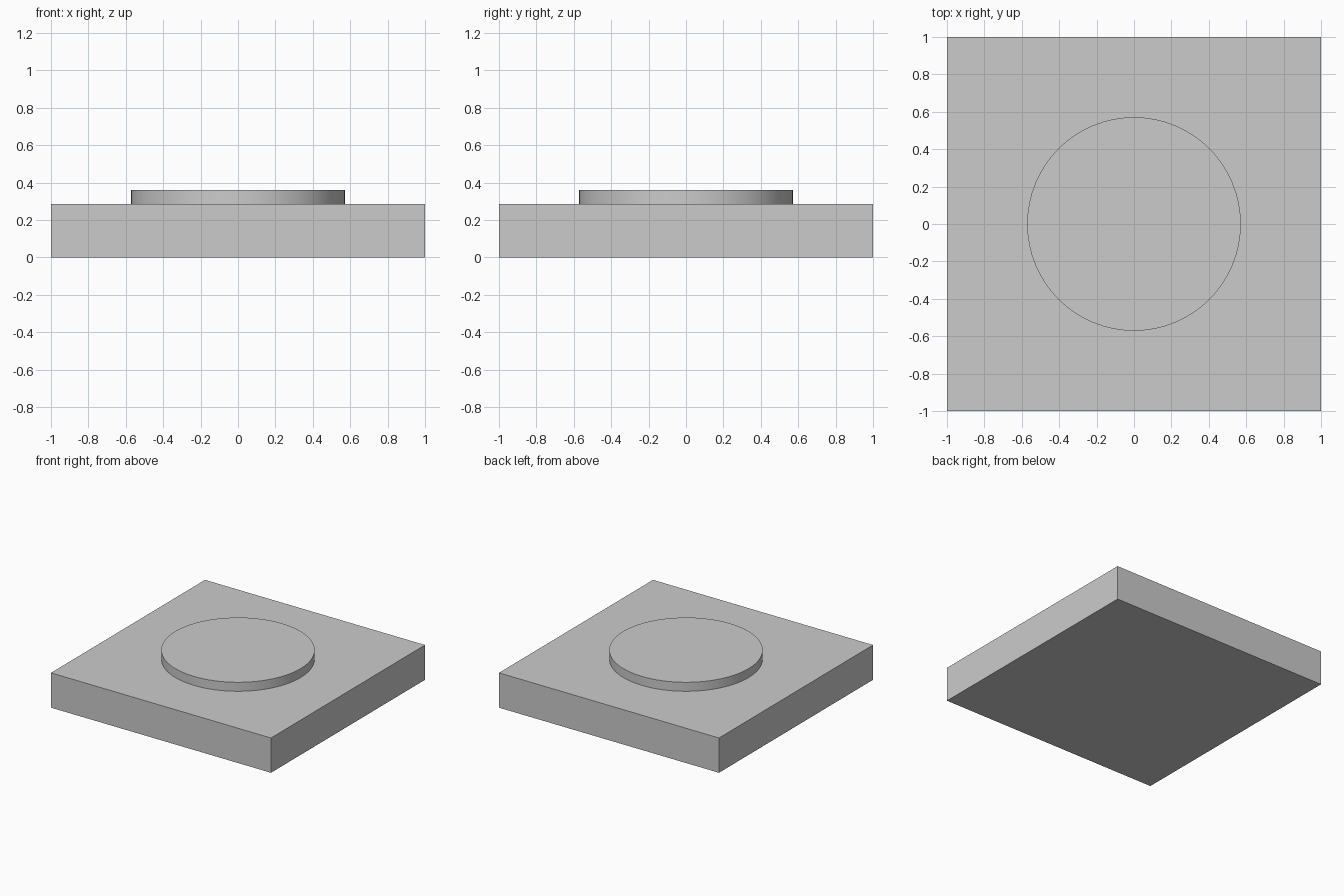
import bpy
import math

if "Cube" in bpy.data.objects:
    bpy.data.objects.remove(bpy.data.objects["Cube"])

SLAB_H = 0.286
DISC_TOP = 0.36
DISC_R = 0.571

# Square base slab
bpy.ops.mesh.primitive_cube_add(size=1, location=(0, 0, SLAB_H / 2))
slab = bpy.context.object
slab.name = "base_slab"
slab.scale = (2, 2, SLAB_H)
bpy.ops.object.transform_apply(location=False, rotation=False, scale=True)

# Low round disc standing on the slab
bpy.ops.mesh.primitive_cylinder_add(
    vertices=64, radius=DISC_R, depth=DISC_TOP - SLAB_H,
    location=(0, 0, (DISC_TOP + SLAB_H) / 2))
disc = bpy.context.object
disc.name = "round_disc"
bpy.ops.object.shade_smooth_by_angle(angle=math.radians(30))
